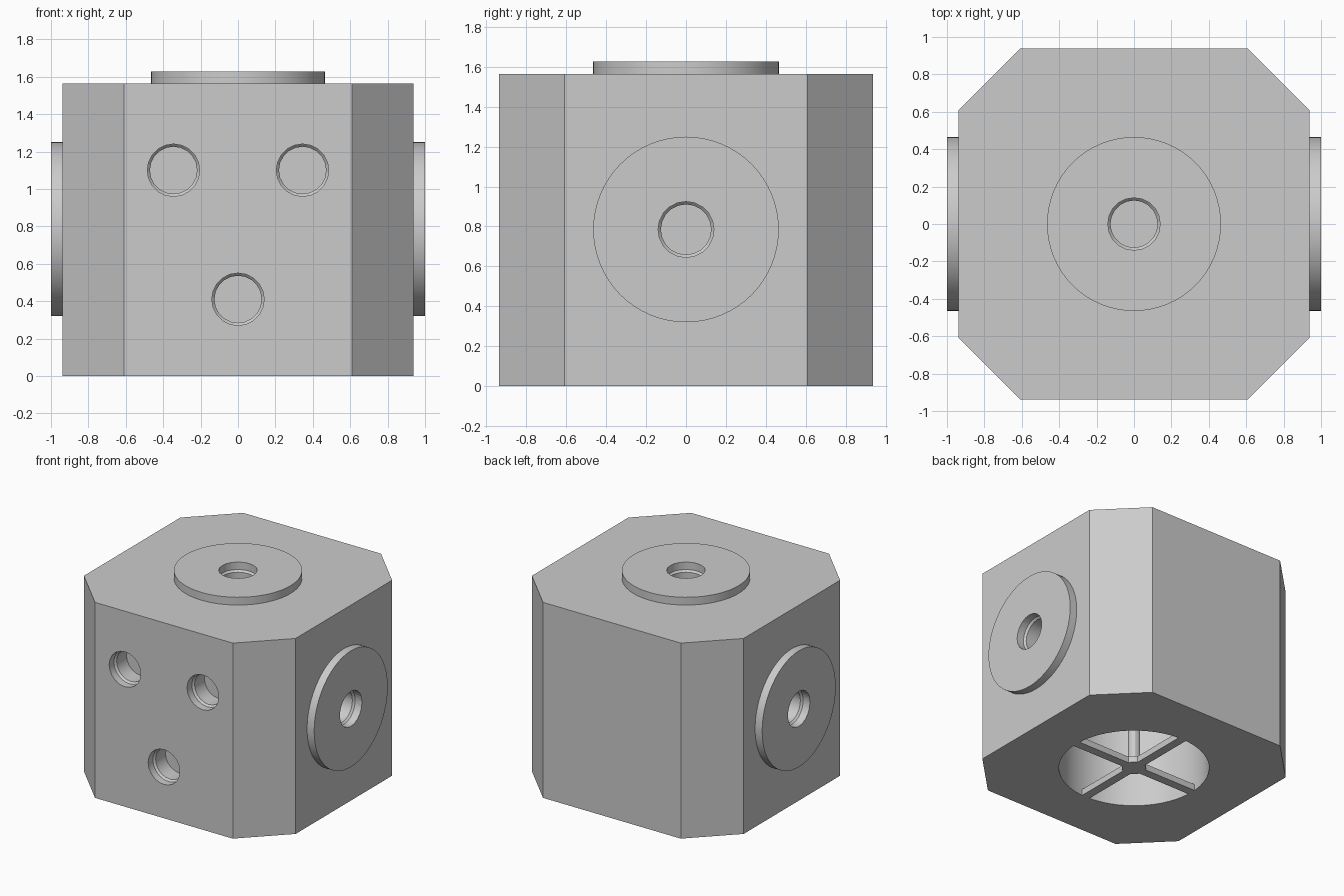
import bpy, bmesh
from math import pi
from mathutils import Matrix, Vector

cube = bpy.data.objects.get("Cube")
if cube:
    bpy.data.objects.remove(cube)

grey = bpy.data.materials.new("light_grey")
grey.use_nodes = True
colour = (0.6, 0.6, 0.6, 1)
grey.diffuse_color = colour
grey.node_tree.nodes["Principled BSDF"].inputs["Base Color"].default_value = colour

HALF, FLAT, TOP, MID = 0.9375, 0.61, 1.565, 0.785
RIM = 0.0625


def make(name, bm):
    mesh = bpy.data.meshes.new(name)
    bmesh.ops.recalc_face_normals(bm, faces=bm.faces)
    bm.to_mesh(mesh)
    bm.free()
    obj = bpy.data.objects.new(name, mesh)
    bpy.context.collection.objects.link(obj)
    mesh.materials.append(grey)
    return obj


def lathe(name, profile, place, direction, sides):
    """Turn (radius, height) points about an axis that points along direction."""
    bm = bmesh.new()
    verts = [bm.verts.new((r, 0, h)) for r, h in profile]
    edges = [bm.edges.new(pair) for pair in zip(verts, verts[1:])]
    bmesh.ops.spin(bm, geom=verts + edges, cent=(0, 0, 0), axis=(0, 0, 1),
                   angle=2 * pi, steps=sides)
    bmesh.ops.remove_doubles(bm, verts=bm.verts, dist=0.0001)
    turn = Vector((0, 0, 1)).rotation_difference(Vector(direction)).to_matrix().to_4x4()
    bm.transform(Matrix.Translation(place) @ turn)
    return make(name, bm)


def disc(name, radius, low, high, place, direction, sides=64):
    profile = [(0, low), (radius, low), (radius, high), (0, high)]
    return lathe(name, profile, place, direction, sides)


def box(name, size, centre):
    bm = bmesh.new()
    bmesh.ops.create_cube(bm, size=1)
    bm.transform(Matrix.Translation(centre) @ Matrix.Diagonal((*size, 1)))
    return make(name, bm)


def select(obj):
    bpy.ops.object.select_all(action='DESELECT')
    obj.select_set(True)
    bpy.context.view_layer.objects.active = obj


def cut(obj, cutter):
    select(obj)
    mod = obj.modifiers.new("cut", 'BOOLEAN')
    mod.operation, mod.solver, mod.object = 'DIFFERENCE', 'EXACT', cutter
    bpy.ops.object.modifier_apply(modifier=mod.name)


def socket(place, direction):
    """Cutter for a blind round hole with a step inside."""
    profile = [(0, 0.02), (0.14, 0.02), (0.14, -0.06), (0.126, -0.075),
               (0.126, -0.2), (0, -0.2)]
    return lathe("socket_cutter", profile, place, direction, 20)


# Block with four bevelled upright corners
bm = bmesh.new()
corners = []
for sx, sy in ((1, 1), (-1, 1), (-1, -1), (1, -1)):
    pair = [(sx * HALF, sy * FLAT), (sx * FLAT, sy * HALF)]
    corners += pair if sx * sy > 0 else pair[::-1]
base = bm.faces.new([bm.verts.new((x, y, 0)) for x, y in corners])
up = bmesh.ops.extrude_face_region(bm, geom=[base])["geom"]
bmesh.ops.translate(bm, vec=(0, 0, TOP),
                    verts=[v for v in up if isinstance(v, bmesh.types.BMVert)])
body = make("body", bm)

# Round cavity open at the bottom
cutters = [disc("cavity_cutter", 0.55, -0.1, 1.3, (0, 0, 0), (0, 0, 1))]

# Three sockets in the front face
for x, z in ((-0.345, 1.1), (0.345, 1.1), (0, 0.41)):
    cutters.append(socket((x, -HALF, z), (0, -1, 0)))

# Raised round pads on the top and both sides, each with a socket
pads = []
for name, place, direction in (("top_pad", (0, 0, TOP), (0, 0, 1)),
                               ("left_pad", (HALF, 0, MID), (1, 0, 0)),
                               ("right_pad", (-HALF, 0, MID), (-1, 0, 0))):
    pad = disc(name, 0.465, -0.01, RIM, place, direction)
    hole = socket(Vector(place) + Vector(direction) * RIM, direction)
    cut(pad, hole)
    cutters.append(hole)
    pads.append(pad)

for cutter in cutters:
    cut(body, cutter)
    bpy.data.objects.remove(cutter)

# Cross of thin bars, hub and centre post inside the cavity
box("cross_bar_x", (1.11, 0.07, 0.05), (0, 0, 0.025))
box("cross_bar_y", (0.07, 1.11, 0.05), (0, 0, 0.025))
hub = disc("hub", 0.09, 0, 0.05, (0, 0, 0), (0, 0, 1), 24)
post = disc("centre_post", 0.045, 0.04, 1.31, (0, 0, 0), (0, 0, 1), 12)

for obj in [body, hub, post] + pads:
    select(obj)
    bpy.ops.object.shade_smooth_by_angle(angle=pi / 6)
